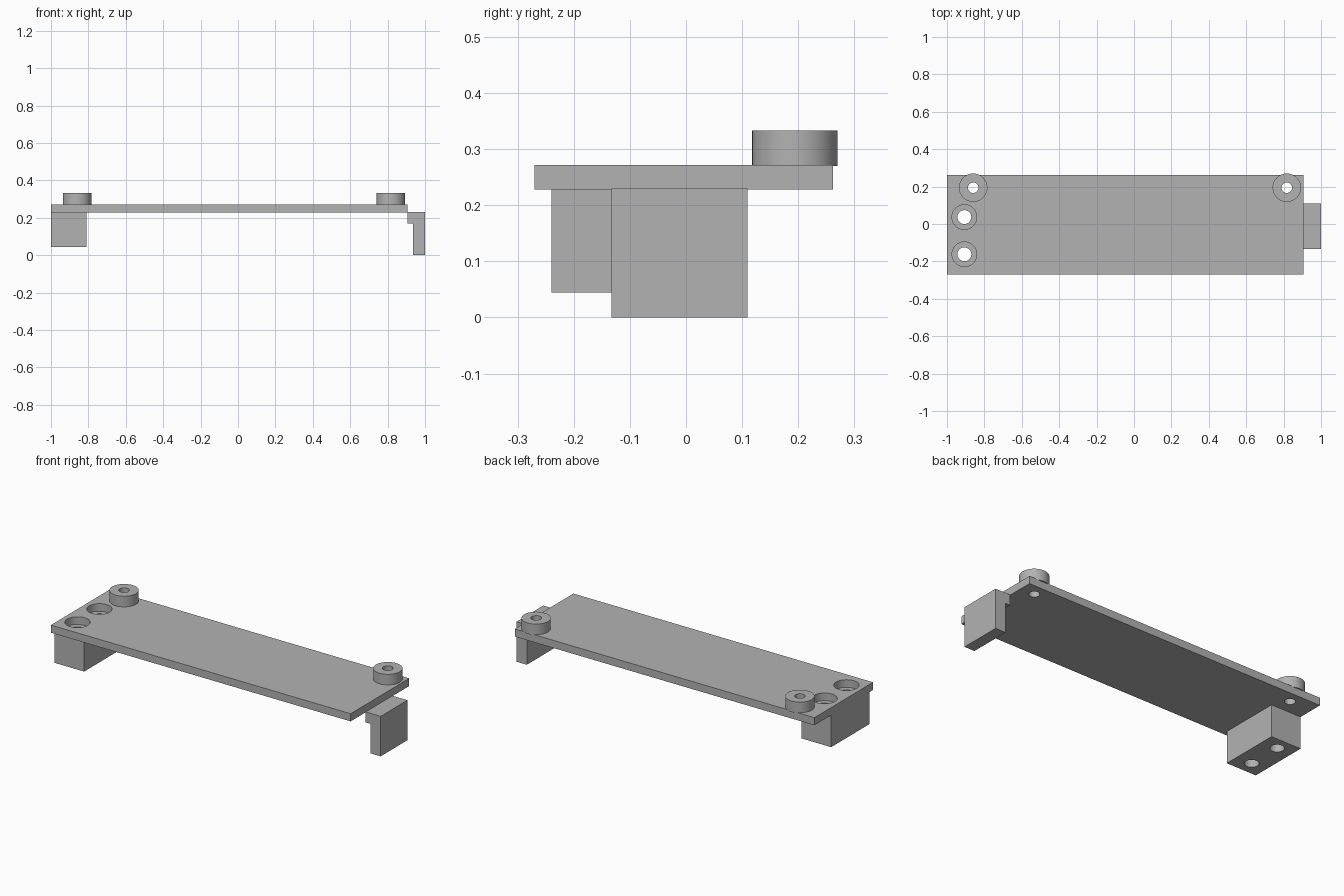
import bpy
import bmesh
import math

cube = bpy.data.objects.get("Cube")
if cube:
    bpy.data.objects.remove(cube, do_unlink=True)

grey = bpy.data.materials.new("plain_grey")
grey.use_nodes = True
colour = (0.45, 0.45, 0.45, 1)
grey.diffuse_color = colour
grey.node_tree.nodes["Principled BSDF"].inputs["Base Color"].default_value = colour


def add_object(name, bm):
    bmesh.ops.recalc_face_normals(bm, faces=bm.faces)
    mesh = bpy.data.meshes.new(name)
    bm.to_mesh(mesh)
    bm.free()
    mesh.materials.append(grey)
    obj = bpy.data.objects.new(name, mesh)
    bpy.context.collection.objects.link(obj)
    return obj


def extrude_profile(name, points, y0, y1):
    """Extrude an x-z outline along y."""
    bm = bmesh.new()
    face = bm.faces.new([bm.verts.new((x, y0, z)) for x, z in points])
    new = bmesh.ops.extrude_face_region(bm, geom=[face])["geom"]
    verts = [v for v in new if isinstance(v, bmesh.types.BMVert)]
    bmesh.ops.translate(bm, verts=verts, vec=(0, y1 - y0, 0))
    return add_object(name, bm)


def box(name, x0, x1, y0, y1, z0, z1):
    return extrude_profile(name, [(x0, z0), (x1, z0), (x1, z1), (x0, z1)], y0, y1)


def cylinder(name, x, y, radius, z0, z1):
    bm = bmesh.new()
    bmesh.ops.create_cone(bm, cap_ends=True, segments=64, radius1=radius,
                          radius2=radius, depth=z1 - z0)
    bmesh.ops.translate(bm, verts=bm.verts, vec=(x, y, (z0 + z1) / 2))
    return add_object(name, bm)


def activate(obj):
    bpy.ops.object.select_all(action="DESELECT")
    obj.select_set(True)
    bpy.context.view_layer.objects.active = obj


def drill(obj, centres, radius):
    """Bore vertical through-holes."""
    for x, y in centres:
        cutter = cylinder("hole_cutter", x, y, radius, -1, 1)
        cutter.hide_render = True
        activate(obj)
        mod = obj.modifiers.new("hole", "BOOLEAN")
        mod.operation = "DIFFERENCE"
        mod.solver = "EXACT"
        mod.object = cutter
        bpy.ops.object.modifier_apply(modifier=mod.name)
        bpy.data.objects.remove(cutter, do_unlink=True)


under, top = 0.228, 0.272
boss_centres = [(-0.86, 0.194), (0.817, 0.194)]
screw_centres = [(-0.907, 0.037), (-0.907, -0.162)]

# Flat plate with boss holes and wide screw-head recesses
plate = box("plate", -1, 0.905, -0.27, 0.262, under, top)
drill(plate, boss_centres, 0.028)
drill(plate, screw_centres, 0.066)

# Mounting block with two screw holes
block = box("mounting_block", -1, -0.81, -0.24, 0.11, 0.044, under)
drill(block, screw_centres, 0.037)

# Raised round bosses
bosses = []
for side, (x, y) in zip(("right", "left"), boss_centres):
    boss = cylinder(side + "_boss", x, y, 0.076, top - 0.002, 0.333)
    drill(boss, [(x, y)], 0.028)
    bosses.append(boss)

# Hooked end bracket
extrude_profile("end_hook", [(0.905, 0.17), (0.935, 0.17), (0.935, 0), (1, 0),
                             (1, 0.23), (0.905, 0.23)], -0.133, 0.11)

# Smooth round walls, crisp edges
for obj in [plate, block] + bosses:
    activate(obj)
    bpy.ops.object.shade_smooth_by_angle(angle=math.radians(30))
